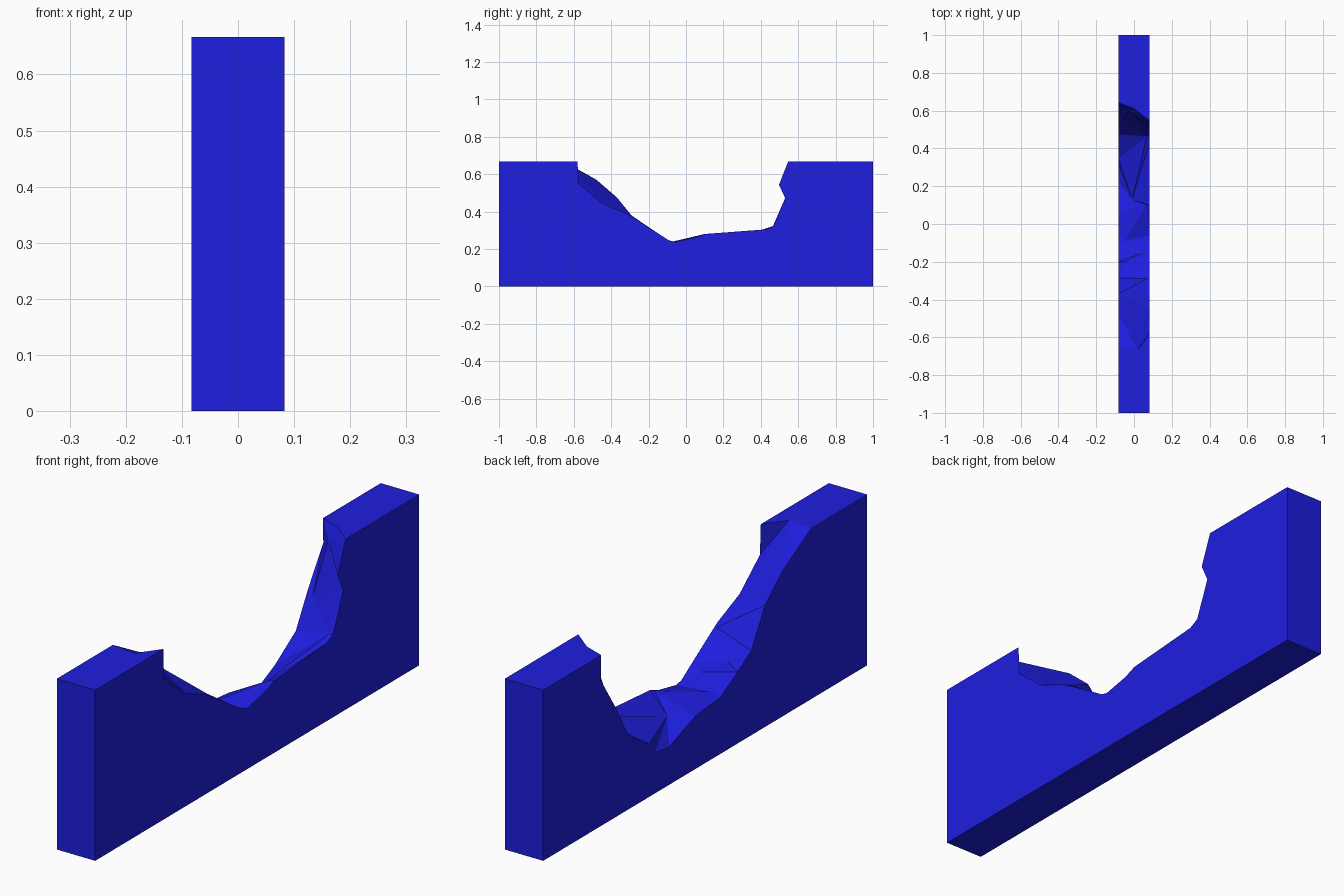
import bpy
import bmesh

cube = bpy.data.objects.get("Cube")
if cube:
    bpy.data.objects.remove(cube, do_unlink=True)

HALF, TOP = 0.083, 0.667

# Blue material
blue = bpy.data.materials.new("deep blue")
blue.use_nodes = True
colour = (0.013, 0.013, 0.74, 1)
blue.diffuse_color = colour
blue.node_tree.nodes["Principled BSDF"].inputs["Base Color"].default_value = colour

# Broken edge on each side face (y, z), from front to back
edge_neg = [(-.654, TOP), (-.48, .571), (-.37, .476), (-.284, .33), (-.2, .279),
            (-.093, .221), (.062, .207), (.222, .149), (.309, .159), (.345, .206),
            (.475, .29), (.55, .424), (.645, .57), (.642, TOP)]
edge_pos = [(-.58, TOP), (-.575, .55), (-.45, .445), (-.31, .385), (-.16, .29),
            (-.09, .245), (-.06, .238), (.05, .26), (.1, .28), (.43, .305),
            (.47, .325), (.53, .472), (.497, .543), (.546, TOP)]
# Rough line through the middle of the break (x, y, z)
middle = [(.02, -.665, TOP), (.072, -.44, .447), (.07, -.29, .378), (-.04, -.2, .31),
          (.04, -.155, .264), (-.05, -.09, .235), (.065, .1, .28), (-.01, .13, .214),
          (.068, .465, .322), (-.055, .54, .41), (-.03, .6, .612), (0, .612, TOP)]

bm = bmesh.new()


def chain(points):
    return [bm.verts.new(p) for p in points]


def zipper(a, b):
    """Join two chains with triangles along the shorter diagonal."""
    i = j = 0
    while i < len(a) - 1 or j < len(b) - 1:
        step_a = j == len(b) - 1 or (
            i < len(a) - 1
            and (a[i + 1].co - b[j].co).length <= (a[i].co - b[j + 1].co).length)
        if step_a:
            bm.faces.new((a[i], b[j], a[i + 1]))
            i += 1
        else:
            bm.faces.new((a[i], b[j], b[j + 1]))
            j += 1


neg = chain([(-HALF, y, z) for y, z in edge_neg])
pos = chain([(HALF, y, z) for y, z in edge_pos])
mid = chain(middle)

# Outer corners, going top back, bottom back, bottom front, top front
outline = [(1, TOP), (1, 0), (-1, 0), (-1, TOP)]
box_neg = chain([(-HALF, y, z) for y, z in outline])
box_pos = chain([(HALF, y, z) for y, z in outline])

# Side faces, ends and base
bm.faces.new(neg + box_neg)
bm.faces.new(pos + box_pos)
for k in range(3):
    bm.faces.new((box_neg[k], box_neg[k + 1], box_pos[k + 1], box_pos[k]))

# Remaining top faces at both ends
bm.faces.new((box_neg[3], box_pos[3], pos[0], mid[0], neg[0]))
bm.faces.new((box_pos[0], box_neg[0], neg[-1], mid[-1], pos[-1]))

# Broken surface
zipper(neg, mid)
zipper(mid, pos)

# Split the concave outlines once their normals are known
bm.normal_update()
bmesh.ops.triangulate(bm, faces=[f for f in bm.faces if len(f.verts) > 4],
                      ngon_method='EAR_CLIP')
bmesh.ops.recalc_face_normals(bm, faces=bm.faces[:])

mesh = bpy.data.meshes.new("broken_wall")
bm.to_mesh(mesh)
bm.free()
mesh.materials.append(blue)
wall = bpy.data.objects.new("broken_wall", mesh)
bpy.context.collection.objects.link(wall)
